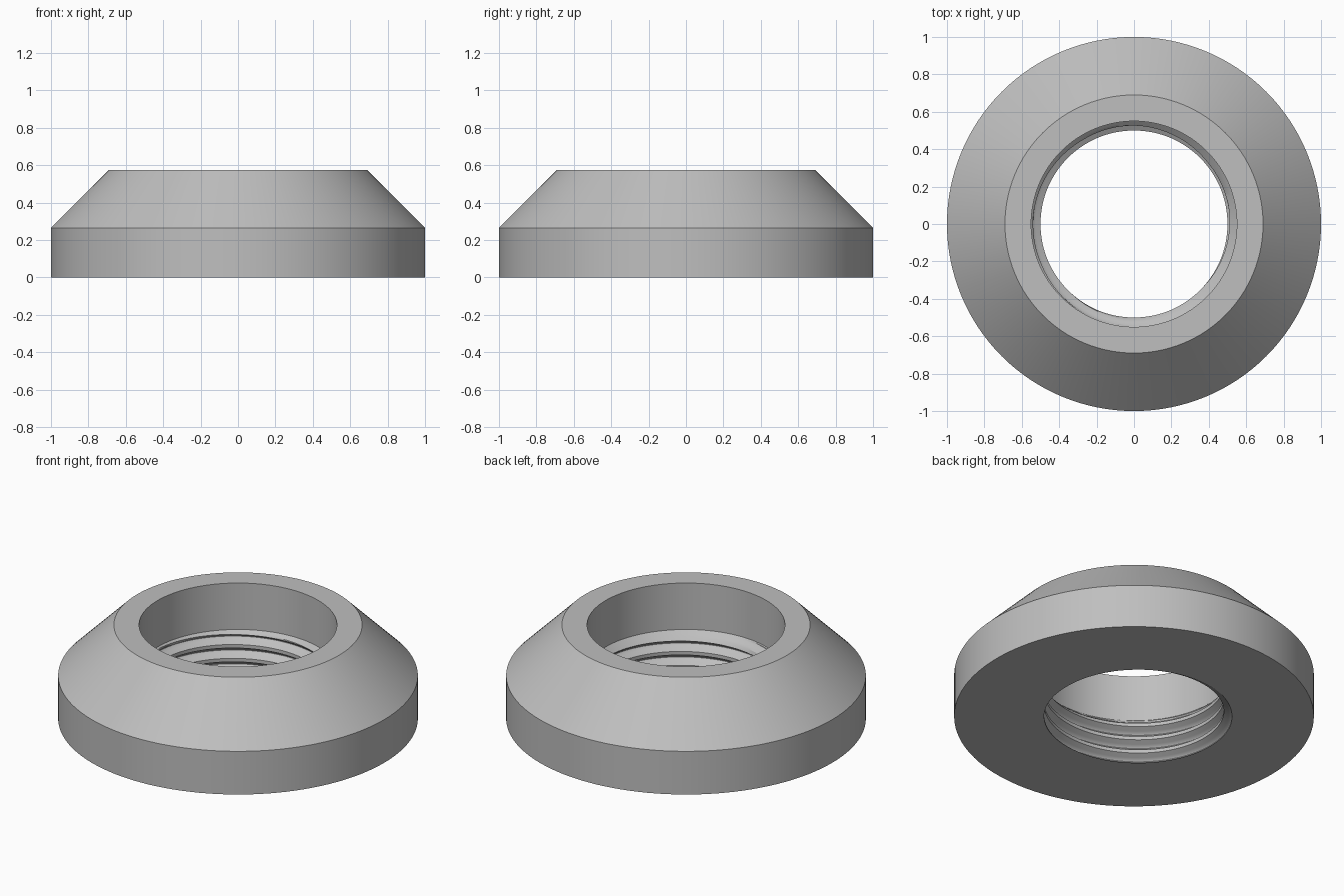
import bpy
import bmesh
from math import cos, sin, tau, radians

cube = bpy.data.objects.get("Cube")
if cube:
    bpy.data.objects.remove(cube)

SEGMENTS = 128
PITCH = 0.085
MINOR, MAJOR = 0.50, 0.545        # thread crest and root radii
BORE = 0.55                       # plain bore above the thread
SEAT = 0.29                       # height where the thread meets the bore
CHAMFER = 0.045                   # height of the lead-in cone

# Outer profile from the bottom edge round to the seat (radius, height)
OUTER = [(1.0, 0.0), (1.0, 0.265), (0.69, 0.575), (BORE, 0.575), (BORE, SEAT)]
# Samples through one thread pitch: crest flat, flank, root flat, flank
PHASES = [0, 0.25, 0.34, 0.43, 0.52, 0.61, 0.64, 0.73, 0.82, 0.91]


def thread_radius(phase):
    """Radius of the thread at a fraction of one pitch."""
    phase %= 1.0
    if phase <= 0.25:
        return MINOR
    rise = min((phase - 0.25) / 0.31, (1 - phase) / 0.31, 1)
    return MINOR + (MAJOR - MINOR) * rise


def bore_column(turn):
    """Thread section at a fraction of a turn, from the seat to the bottom."""
    points = []
    for k in range(5, -3, -1):
        for phase in reversed(PHASES):
            z = PITCH * (k + phase + turn)
            z = min(max(z, 0.0), SEAT)
            r = thread_radius(z / PITCH - turn)
            cone = BORE - (SEAT - z) * (BORE - MINOR) / CHAMFER
            points.append((max(r, cone), z))
    return points


# Threaded ring: sweep the closed section round the axis
bm = bmesh.new()
columns = []
for i in range(SEGMENTS + 1):
    a = tau * i / SEGMENTS
    section = OUTER + bore_column(i / SEGMENTS)
    columns.append([bm.verts.new((r * cos(a), r * sin(a), z)) for r, z in section])
for left, right in zip(columns, columns[1:]):
    count = len(left)
    for j in range(count):
        n = (j + 1) % count
        bm.faces.new((left[j], right[j], right[n], left[n]))
bmesh.ops.remove_doubles(bm, verts=bm.verts, dist=0.0001)
bmesh.ops.dissolve_degenerate(bm, edges=bm.edges, dist=0.0001)
bmesh.ops.recalc_face_normals(bm, faces=bm.faces)

mesh = bpy.data.meshes.new("threaded_ring")
bm.to_mesh(mesh)
bm.free()
ring = bpy.data.objects.new("threaded_ring", mesh)
bpy.context.collection.objects.link(ring)

# Plain grey metal
grey = bpy.data.materials.new("grey")
grey.use_nodes = True
colour = (0.52, 0.52, 0.52, 1)
grey.diffuse_color = colour
grey.node_tree.nodes["Principled BSDF"].inputs["Base Color"].default_value = colour
mesh.materials.append(grey)

# Smooth round surfaces with crisp edges
bpy.ops.object.select_all(action="DESELECT")
ring.select_set(True)
bpy.context.view_layer.objects.active = ring
bpy.ops.object.shade_smooth_by_angle(angle=radians(25))
